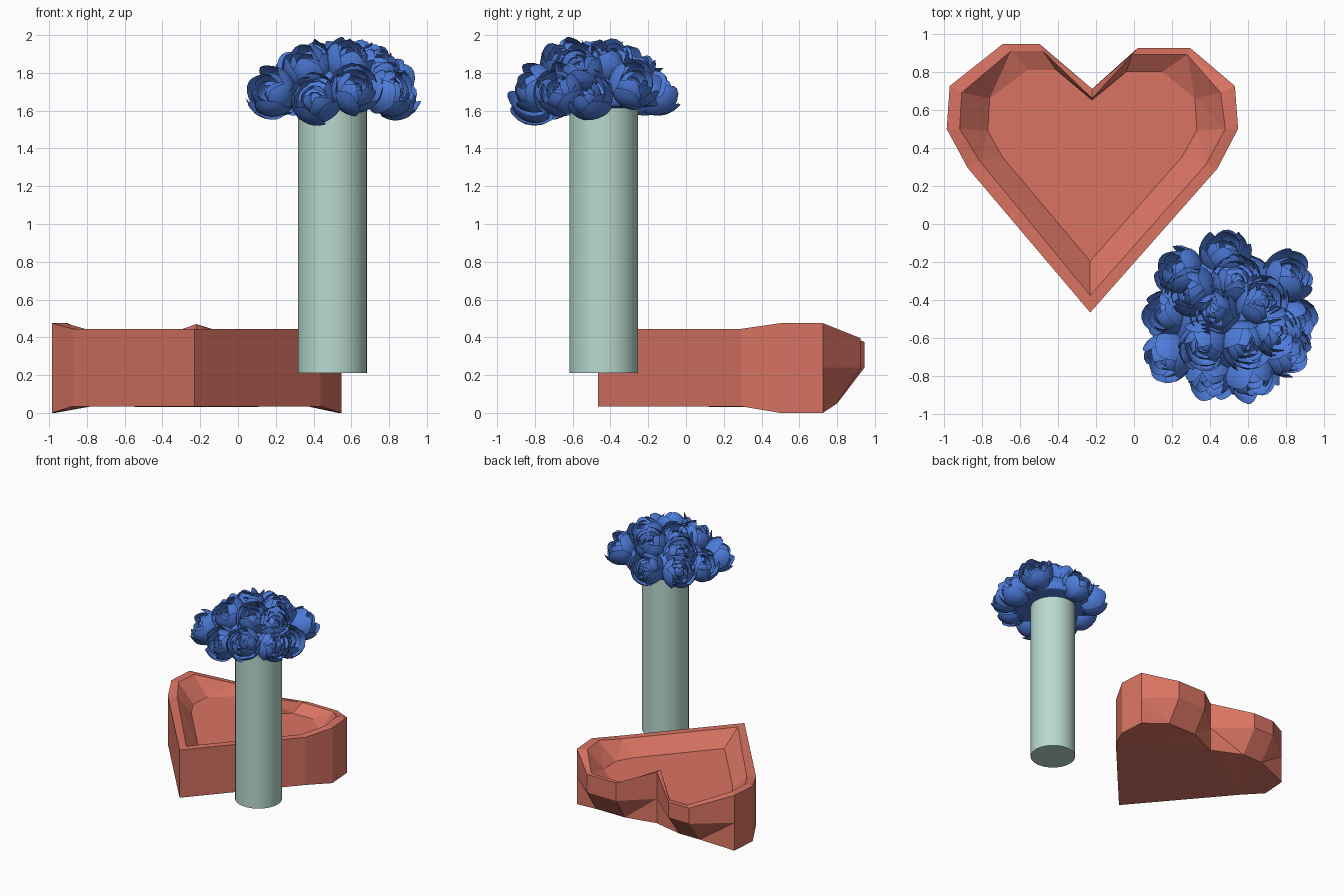
import bpy, bmesh, math, random
from mathutils import Vector

if "Cube" in bpy.data.objects:
    bpy.data.objects.remove(bpy.data.objects["Cube"])

random.seed(4)


def material(name, rgb):
    m = bpy.data.materials.new(name)
    m.diffuse_color = (*rgb, 1)
    m.use_nodes = True
    m.node_tree.nodes["Principled BSDF"].inputs["Base Color"].default_value = m.diffuse_color
    return m


RED = material("coral red", (0.70, 0.175, 0.125))
TEAL = material("pale teal", (0.48, 0.70, 0.63))
BLUE = material("petal blue", (0.075, 0.20, 0.70))


def finish(bm, name, mat, smooth=False):
    me = bpy.data.meshes.new(name)
    bm.to_mesh(me)
    bm.free()
    ob = bpy.data.objects.new(name, me)
    bpy.context.collection.objects.link(ob)
    me.materials.append(mat)
    for p in me.polygons:
        p.use_smooth = smooth
    return ob


# Heart bowl: one row per corner, clockwise from the back left lobe
# (outer x, y, top z, bottom z, rim x, y, floor x, y)
HEART = [
    (-0.69, 0.945, 0.375, 0.05, -0.645, 0.91, -0.56, 0.81),
    (-0.495, 0.945, 0.375, 0.05, -0.48, 0.91, -0.41, 0.81),
    (-0.22, 0.71, 0.47, 0.03, -0.22, 0.66, -0.22, 0.65),
    (0.02, 0.925, 0.395, 0.05, -0.01, 0.89, -0.04, 0.80),
    (0.295, 0.925, 0.395, 0.05, 0.28, 0.89, 0.15, 0.80),
    (0.53, 0.725, 0.475, 0.0, 0.455, 0.69, 0.32, 0.66),
    (0.547, 0.50, 0.475, 0.0, 0.48, 0.50, 0.33, 0.49),
    (0.437, 0.29, 0.445, 0.035, 0.38, 0.315, 0.25, 0.35),
    (-0.23, -0.465, 0.445, 0.035, -0.23, -0.375, -0.23, -0.195),
    (-0.874, 0.295, 0.445, 0.035, -0.81, 0.33, -0.69, 0.35),
    (-0.984, 0.50, 0.475, 0.0, -0.916, 0.50, -0.768, 0.49),
    (-0.968, 0.725, 0.475, 0.0, -0.905, 0.69, -0.758, 0.66),
]
FLOOR_Z = 0.33


def heart_bowl():
    bm = bmesh.new()
    rings = [[] for _ in range(5)]
    for ox, oy, top, bot, rx, ry, fx, fy in HEART:
        lobe = oy > 0.9                       # lobes are undercut at the back
        pts = [(ox, 0.80 if lobe else oy, bot), (ox, oy, 0.24),
               (ox, oy, top), (rx, ry, top), (fx, fy, FLOOR_Z)]
        for ring, p in zip(rings, pts):
            ring.append(bm.verts.new(p))
    n = len(HEART)
    for a, b in zip(rings, rings[1:]):
        for i in range(n):
            j = (i + 1) % n
            bm.faces.new((a[i], a[j], b[j], b[i]))
    bm.faces.new(rings[0])
    bm.faces.new(rings[-1])
    bmesh.ops.recalc_face_normals(bm, faces=bm.faces)
    bmesh.ops.triangulate(bm, faces=bm.faces[:])
    return finish(bm, "heart_bowl", RED)


heart_bowl()

# Tall round vase
bpy.ops.mesh.primitive_cylinder_add(vertices=48, radius=0.182, depth=1.405,
                                    location=(0.5, -0.435, 0.9125))
vase = bpy.context.object
vase.name = "vase"
vase.data.materials.append(TEAL)
bpy.ops.object.shade_smooth_by_angle(angle=math.radians(35))

# Filling behind the flower heads
bm = bmesh.new()
bmesh.ops.create_uvsphere(bm, u_segments=24, v_segments=12, radius=1)
for v in bm.verts:
    v.co = Vector((0.5 + v.co.x * 0.33, -0.47 + v.co.y * 0.33,
                   1.63 + v.co.z * (0.25 if v.co.z > 0 else 0.02)))
finish(bm, "bouquet_core", BLUE, True)


# Flower heads made of cupped petals on nested shells
def petal(bm, mat, centre, radius, angle, half_width, end):
    nu, nv = 6, 5
    flare = random.uniform(0.02, 0.16)
    grid = []
    for j in range(nv + 1):
        row = []
        for i in range(nu + 1):
            u = 2 * i / nu - 1
            v = j / nv * (1 - 0.3 * u * u)
            phi = math.radians(150 + (end - 150) * v)
            th = angle + u * half_width
            r = radius * (0.88 + flare * v * v + 0.05 * u)
            p = Vector((math.sin(phi) * math.cos(th),
                        math.sin(phi) * math.sin(th), math.cos(phi))) * r
            row.append(bm.verts.new(centre + mat @ p))
        grid.append(row)
    for a, b in zip(grid, grid[1:]):
        for i in range(nu):
            bm.faces.new((a[i], a[i + 1], b[i + 1], b[i]))


# (radius, petals, half width, opening angle from the axis)
SHELLS = [(0.150, 6, 0.68, 50), (0.118, 5, 0.75, 34),
          (0.082, 4, 0.85, 24), (0.045, 3, 1.1, 12)]
HEADS = [
    (0.48, -0.155, 1.70), (0.24, -0.25, 1.70), (0.81, -0.28, 1.74),
    (0.18, -0.47, 1.69), (0.18, -0.70, 1.69), (0.41, -0.79, 1.66),
    (0.62, -0.80, 1.71), (0.80, -0.67, 1.70), (0.83, -0.52, 1.68),
    (0.42, -0.46, 1.86), (0.67, -0.41, 1.86), (0.59, -0.63, 1.86),
    (0.37, -0.64, 1.83), (0.54, -0.30, 1.83), (0.30, -0.36, 1.80),
    (0.74, -0.56, 1.82),
]
for k, head in enumerate(HEADS):
    c = Vector(head)
    axis = c - Vector((0.5, -0.47, 1.5))
    rot = axis.to_track_quat('Z', 'Y').to_matrix()
    bm = bmesh.new()
    for radius, count, half, end in SHELLS:
        start = random.uniform(0, 6.28)
        for i in range(count):
            petal(bm, rot, c, radius * random.uniform(0.92, 1.02),
                  start + i * 2 * math.pi / count + random.uniform(-0.15, 0.15),
                  half, end + random.uniform(-12, 12))
    finish(bm, f"flower_head_{k + 1}", BLUE, True)
